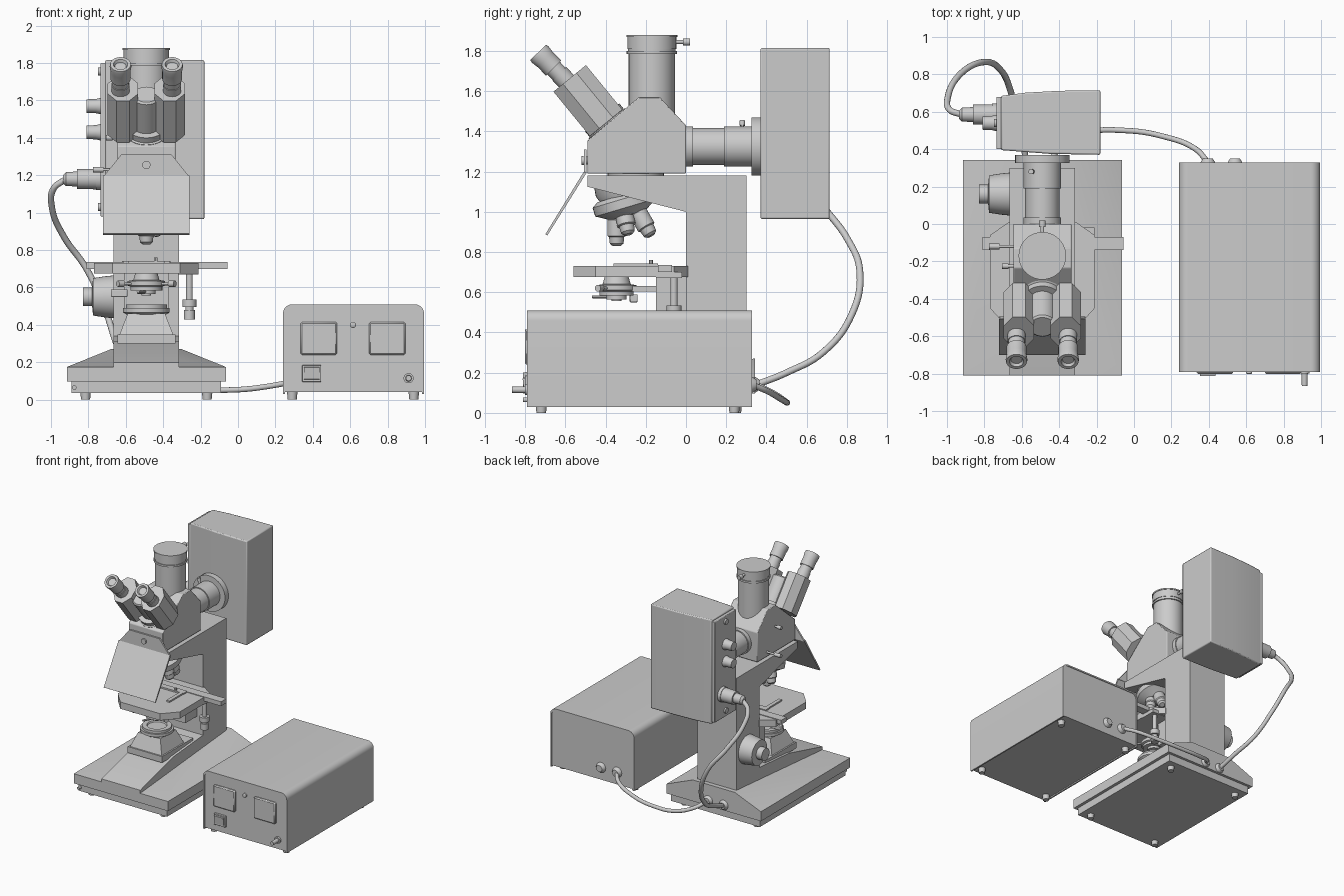
import bpy, bmesh, math
from mathutils import Vector

if "Cube" in bpy.data.objects:
    bpy.data.objects.remove(bpy.data.objects["Cube"])
CX = -0.49                      # microscope centre line
OY = -0.345                     # optical axis


def finish(name, bm, bevel=0):
    bmesh.ops.recalc_face_normals(bm, faces=bm.faces)
    me = bpy.data.meshes.new(name)
    bm.to_mesh(me)
    bm.free()
    ob = bpy.data.objects.new(name, me)
    bpy.context.collection.objects.link(ob)
    if bevel:
        m = ob.modifiers.new("bevel", 'BEVEL')
        m.width, m.segments, m.limit_method = bevel, 2, 'ANGLE'
    return ob


def prism(name, pts, axis, a, b, bevel=0):
    """Extrude a 2D outline from a to b along an axis."""
    def p(u, v, w):
        return {'x': (w, u, v), 'y': (u, w, v), 'z': (u, v, w)}[axis]
    bm = bmesh.new()
    A = [bm.verts.new(p(u, v, a)) for u, v in pts]
    B = [bm.verts.new(p(u, v, b)) for u, v in pts]
    n = len(pts)
    bm.faces.new(A)
    bm.faces.new(B[::-1])
    for i in range(n):
        bm.faces.new((A[i], B[i], B[(i + 1) % n], A[(i + 1) % n]))
    return finish(name, bm, bevel)


def box(name, x0, x1, y0, y1, z0, z1, bevel=0):
    return prism(name, [(x0, y0), (x1, y0), (x1, y1), (x0, y1)], 'z', z0, z1, bevel)


def hull(name, pts):
    bm = bmesh.new()
    for q in pts:
        bm.verts.new(q)
    bmesh.ops.convex_hull(bm, input=bm.verts)
    bmesh.ops.dissolve_limit(bm, angle_limit=0.01, verts=bm.verts, edges=bm.edges)
    return finish(name, bm)


def lathe(name, origin, direction, profile, n=40, squash=1.0):
    """Solid of revolution: profile is (distance, radius) along direction."""
    d = Vector(direction).normalized()
    u = d.cross(Vector((1, 0, 0)) if abs(d.x) < 0.9 else Vector((0, 1, 0))).normalized()
    v = d.cross(u)
    off = math.pi / n if n < 12 else 0
    bm = bmesh.new()
    rings = []
    for t, r in profile:
        c = Vector(origin) + d * t
        rings.append([bm.verts.new(c + u * r * math.cos(off + i * math.tau / n)
                                   + v * r * squash * math.sin(off + i * math.tau / n)) for i in range(n)])
    bm.faces.new(rings[0])
    bm.faces.new(rings[-1])
    for A, B in zip(rings, rings[1:]):
        for i in range(n):
            bm.faces.new((A[i], A[(i + 1) % n], B[(i + 1) % n], B[i]))
    return finish(name, bm)


def cable(name, pts, r):
    cu = bpy.data.curves.new(name, 'CURVE')
    cu.dimensions = '3D'
    cu.bevel_depth, cu.bevel_resolution, cu.use_fill_caps = r, 4, True
    s = cu.splines.new('BEZIER')
    s.bezier_points.add(len(pts) - 1)
    for b, q in zip(s.bezier_points, pts):
        b.co = q
        b.handle_left_type = b.handle_right_type = 'AUTO'
    bpy.context.collection.objects.link(bpy.data.objects.new(name, cu))


def rounded_top(x0, x1, z0, z1, r):
    pts = [(x0, z0)]
    for cx, a0 in ((x0 + r, 180), (x1 - r, 90)):
        for i in range(9):
            a = math.radians(a0 - i * 90 / 8)
            pts.append((cx + r * math.cos(a), z1 - r + r * math.sin(a)))
    return pts + [(x1, z0)]


def feet(name, xs, ys):
    for x in xs:
        for y in ys:
            lathe(name, (x, y, 0), (0, 0, 1), [(0, .024), (.05, .029)], 24)


# Base: lower plate and sloping top rising to the back
box("base_underplate", CX - .4, CX + .4, -.785, .32, .035, .10)
rect = [(CX + sx * .425, y) for sx in (-1, 1) for y in (-.81, .342)]
hull("base", [(x, y, z) for x, y in rect for z in (.097, .175)]
     + [(CX + s * .19, .342, .27) for s in (-1, 1)])
feet("base_foot", (CX - .325, CX + .325), (-.72, .25))
lathe("base_dial", (CX - .385, -.78, .065), (0, -1, 0), [(0, .012), (.03, .012)], 16)

# Stand: front ramp, column and arm in one side profile
prism("stand", [(-.81, .15), (-.81, .2), (-.38, .31), (0, .34), (0, 1.0), (-.49, 1.125),
                (-.49, 1.18), (.30, 1.18), (.30, .15)], 'x', CX - .175, CX + .175)
lathe("focus_knob", (CX - .17, .16, .55), (-1, 0, 0),
      [(0, .115), (.05, .11), (.115, .1), (.12, .05), (.17, .05)])

# Field lens housing
box("lens_plinth", CX - .155, CX + .155, -.5, -.1, .3, .35)
hull("lens_pyramid", [(CX + i * h, OY + j * h, z) for i in (-1, 1) for j in (-1, 1)
                      for h, z in ((.145, .345), (.1, .46))])
lathe("field_lens", (CX, OY, .455), (0, 0, 1),
      [(0, .105), (.012, .125), (.035, .125), (.035, .11), (.055, .11), (.055, .075), (.045, .07)])

# Stage with chamfered corners, cross slide and control rod
sx0, sx1 = -.77, -.21
prism("stage", [(sx0, -.45), (sx0 + .1, -.56), (sx1 - .1, -.56), (sx1, -.45), (sx1, -.06),
                (sx1 - .1, .01), (sx0 + .1, .01), (sx0, -.06)], 'z', .675, .73)
box("stage_cross_slide", -.81, -.055, -.14, -.07, .70, .735)
box("stage_carriage", -.32, -.21, -.15, -.02, .67, .70)
box("slide_clip_bar", -.62, -.36, -.19, -.14, .73, .742)
for x in (-.6, -.38):
    box("slide_clip", x - .015, x + .015, -.36, -.16, .73, .742)
lathe("clip_pin", (-.44, -.175, .73), (0, 0, 1), [(0, .01), (.03, .01)], 12)
box("stage_bracket", CX - .12, CX + .12, -.15, .01, .48, .68)
lathe("stage_control", (-.26, -.06, .68), (0, 0, -1),
      [(0, .018), (.145, .018), (.145, .037), (.185, .037), (.185, .022), (.2, .022), (.2, .03), (.25, .03)])

# Condenser below the stage
lathe("condenser", (CX, OY, .675), (0, 0, -1),
      [(0, .06), (.035, .07), (.04, .1), (.065, .1), (.07, .085), (.09, .085), (.09, .05), (.11, .05),
       (.11, .025), (.118, .025)])
box("condenser_arm", CX - .06, CX + .06, -.27, -.14, .605, .63)
for s in (-1, 1):
    lathe("condenser_screw", (CX + s * .08, OY - .05, .62), (s, -.6, 0),
          [(0, .008), (.05, .008), (.05, .017), (.085, .017)], 16)
box("condenser_lever", CX - .19, CX - .1, .02 - .3, -.24, .55, .59, .005)
lathe("aperture_lever", (CX, OY - .03, .577), (-.5, -1, 0), [(0, .008), (.1, .008)], 12)

# Tilted nosepiece and objectives
tilt = math.radians(16.5)
apex = Vector((CX, OY, 1.18))
d = Vector((0, math.sin(tilt), -math.cos(tilt)))
lathe("nosepiece_mount", (CX, -.31, 1.15), (0, .1, -1), [(0, .15), (.06, .145), (.12, .11)])
lathe("nosepiece", apex, d, [(.1, .13), (.12, .16), (.165, .16), (.17, .15), (.205, .09)])
side = d.cross(Vector((1, 0, 0))).normalized()
for i in range(5):
    a = i * math.tau / 5
    if i == 0:
        a = 0
    radial = (Vector((0, -math.cos(tilt), -math.sin(tilt))) * math.cos(a) + Vector((1, 0, 0)) * math.sin(a))
    o = d * math.cos(tilt) + radial * math.sin(tilt)
    L = .35 if i in (0, 2) else .31
    lathe("objective", apex, o, [(.16, .04), (.215, .04), (.22, .046), (L - .05, .046),
                                 (L - .045, .038), (L - .012, .034), (L, .02)], 28)

# Viewing head
prism("head", [(-.49, 1.19), (-.49, 1.355), (-.235, 1.57), (-.13, 1.57), (0, 1.43), (0, 1.19)],
      'x', CX - .155, CX + .155, .005)
lathe("head_mount", (CX, -.25, 1.17), (0, 0, 1), [(0, .14), (.03, .14)])
lathe("camera_tube", (CX, -.17, 1.45), (0, 0, 1),
      [(0, .115), (.335, .115), (.335, .125), (.35, .125), (.35, .118), (.36, .118), (.36, .122),
       (.42, .122), (.42, .127), (.43, .127)])
lathe("tube_screw", (CX, -.06, 1.845), (0, 1, 0), [(0, .01), (.045, .01), (.045, .018), (.08, .018)], 16)
lathe("head_slider", (CX - .14, -.12, 1.23), (-1, 0, 0), [(0, .008), (.09, .008), (.09, .015), (.145, .015)], 16)
lathe("beam_selector", (CX - .14, -.225, 1.4), (-1, 0, 0), [(0, .008), (.04, .008), (.04, .015), (.075, .015)], 16)

# Binocular: hub, two faceted prism housings and eyepieces
u = Vector((0, -.63, .77)).normalized()
lathe("binocular_ring", (CX, -.36, 1.40), u, [(0, .12), (.05, .12), (.055, .11), (.09, .11)])
lathe("binocular_hub", (CX, -.36, 1.40), u, [(0, .075), (.29, .075), (.3, .065)])
for s in (-1, 1):
    c = Vector((CX + s * .125, -.488, 1.553))
    lathe("prism_housing", c, u, [(-.143, .113), (.143, .113)], 8, .78)
    e = Vector((0, -.7, .71)).normalized()
    lathe("eyepiece", (CX + s * .138, -.56, 1.615), e,
          [(0, .048), (.1, .048), (.1, .044), (.14, .044), (.14, .053), (.2, .053), (.235, .058),
           (.25, .055), (.25, .038), (.235, .03)])

# Light shield hanging in front of the objectives
prism("shield_top", [(CX - .232, 1.19), (CX + .232, 1.19), (CX + .135, 1.31), (CX - .135, 1.31)],
      'y', -.508, -.494)
prism("shield", [(-.508, 1.2), (-.494, 1.195), (-.69, .882), (-.7, .888)], 'x', CX - .232, CX + .232)
lathe("shield_knob", (CX, -.49, 1.255), (0, -1, 0), [(0, .02), (.03, .022)], 24)

# Lamp tube and lamp housing behind the head
lathe("lamp_tube", (CX, -.01, 1.325), (0, 1, 0),
      [(0, .1), (.045, .1), (.045, .092), (.2, .092), (.2, .1), (.335, .1), (.335, .145), (.38, .145)])
lathe("lamp_tube_screw", (CX - .05, .28, 1.4), (-.2, 0, 1), [(0, .008), (.03, .008), (.03, .014), (.055, .014)], 16)
prism("lamp_house", [(-.71, .395), (-.45, .375), (-.18, .37), (-.18, .715), (-.40, .712), (-.58, .702), (-.71, .685)],
      'z', .965, 1.815, .008)
box("lamp_panel", -.735, -.70, .4, .68, .98, 1.8, .004)
for z in (1.57, 1.43):
    lathe("lamp_adjuster", (-.73, .54, z), (-1, 0, 0), [(0, .045), (.03, .038), (.08, .036)], 24)
for z in (1.755, 1.03):
    lathe("panel_screw", (-.73, .54, z), (-1, 0, 0), [(0, .022), (.018, .022)], 20)
lathe("lamp_plug", (-.72, .585, 1.18), (-1, 0, 0),
      [(0, .06), (.04, .06), (.04, .055), (.14, .053), (.14, .04), (.2, .037), (.215, .022)], 28)

# Power supply
prism("supply_cover", rounded_top(.24, .995, .03, .51, .05) + rounded_top(.252, .983, .03, .498, .04)[::-1],
      'y', -.792, .328)
prism("supply_body", rounded_top(.25, .985, .04, .5, .041), 'y', -.785, .322)
feet("supply_foot", (.29, .94), (-.72, .24))
for x in (.335, .70):
    box("supply_meter", x, x + .195, -.802, -.77, .24, .415).modifiers.new("bevel", 'BEVEL').width = .008
box("supply_switch_frame", .343, .445, -.802, -.77, .095, .185, .003)
hull("supply_switch", [(x, y, z) for x in (.353, .435) for y, z in ((-.79, .105), (-.806, .11), (-.813, .172), (-.79, .177))])
lathe("supply_lamp", (.615, -.78, .4), (0, -1, 0), [(0, .016), (.018, .016), (.022, .01)], 20)
lathe("supply_knob", (.912, -.78, .115), (0, -1, 0), [(0, .027), (.02, .027), (.02, .017), (.085, .015)], 24)

# Sockets and cables
for x, y, z in ((.395, .32, .14), (.54, .32, .14), (-.58, .335, .14), (-.44, .335, .14)):
    lathe("socket", (x, y, z), (0, 1, 0), [(0, .042), (.012, .038), (.03, .026)], 24)
cable("lamp_cable", [(-.92, .585, 1.18), (-.985, .61, 1.13), (-.995, .68, 1.03), (-.93, .8, .87), (-.81, .865, .7),
                     (-.71, .82, .48), (-.65, .68, .3), (-.6, .5, .2), (-.58, .35, .14)], .017)
cable("supply_cable", [(-.44, .35, .14), (-.38, .43, .1), (-.25, .49, .06), (-.05, .5, .052),
                       (.15, .47, .07), (.33, .4, .11), (.395, .33, .14)], .015)

# Smooth round parts, keep hard edges
for ob in bpy.context.collection.objects:
    if ob.type == 'MESH':
        ob.select_set(True)
        bpy.context.view_layer.objects.active = ob
bpy.ops.object.shade_smooth_by_angle(angle=math.radians(30))
